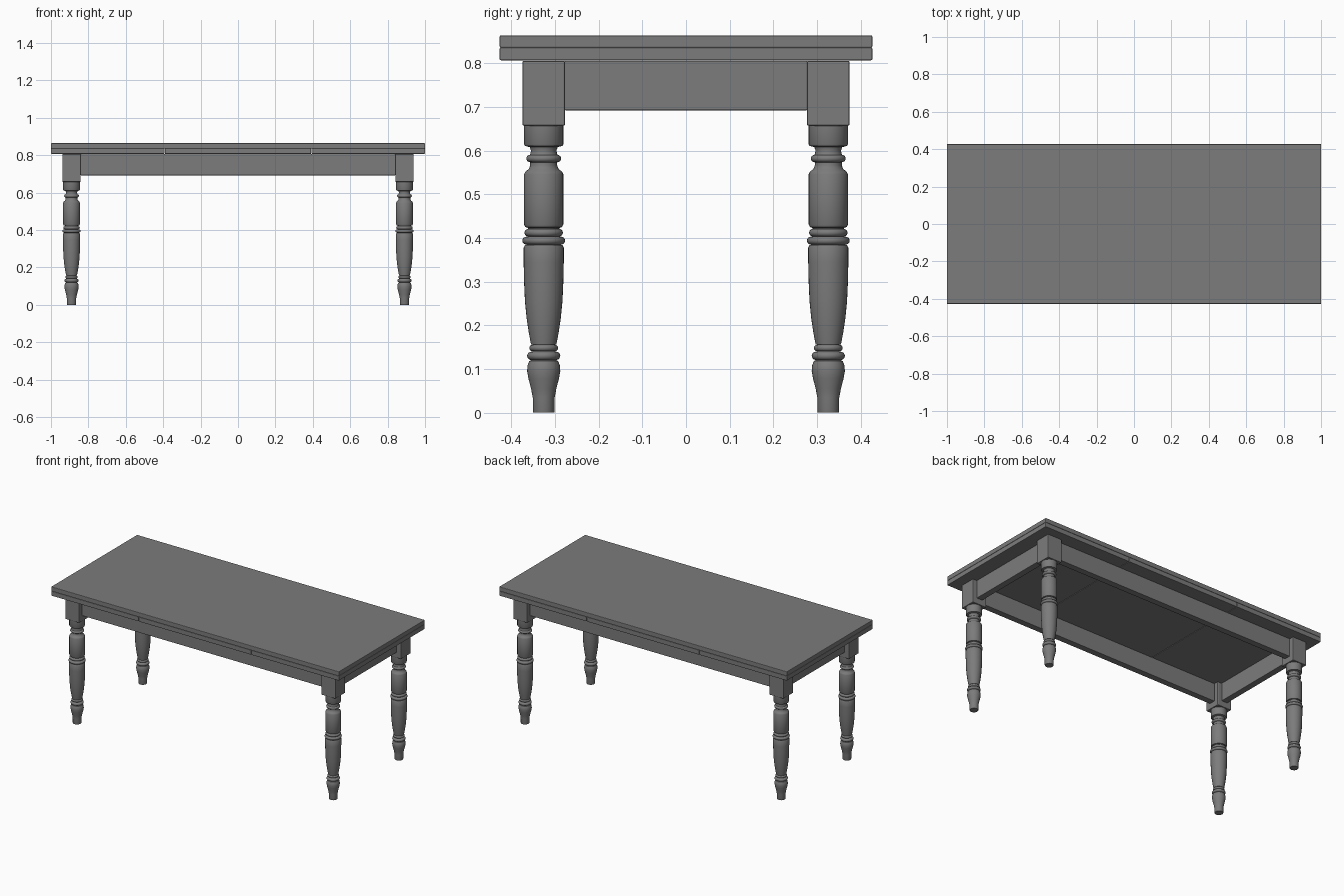
import bpy, bmesh, math
from mathutils import Vector

cube = bpy.data.objects.get("Cube")
if cube:
    bpy.data.objects.remove(cube, do_unlink=True)

grey = bpy.data.materials.new("grey")
grey.use_nodes = True
colour = (0.2, 0.2, 0.2, 1)
grey.diffuse_color = colour
grey.node_tree.nodes["Principled BSDF"].inputs["Base Color"].default_value = colour


def link(name, mesh, location=(0, 0, 0)):
    ob = bpy.data.objects.new(name, mesh)
    ob.location = location
    bpy.context.collection.objects.link(ob)
    return ob


def box(name, low, high, bevel=0.003):
    """Box between two corners with softened edges."""
    low, high = Vector(low), Vector(high)
    bm = bmesh.new()
    bmesh.ops.create_cube(bm, size=1)
    bmesh.ops.scale(bm, vec=high - low, verts=bm.verts)
    mesh = bpy.data.meshes.new(name)
    bm.to_mesh(mesh)
    bm.free()
    mesh.materials.append(grey)
    ob = link(name, mesh, (low + high) / 2)
    mod = ob.modifiers.new("soft_edges", "BEVEL")
    mod.width = bevel
    mod.segments = 2
    return ob


def bead(z, radius, half, steps=8):
    """Rounded ring of the turned profile, from bottom to top."""
    angles = [math.pi * (i / steps - 0.5) for i in range(steps + 1)]
    return [(radius - half + half * math.cos(a), z + half * math.sin(a)) for a in angles]


def lathe(name, profile, steps=32):
    bm = bmesh.new()
    verts = [bm.verts.new((r, 0, z)) for r, z in profile]
    edges = [bm.edges.new(pair) for pair in zip(verts, verts[1:])]
    bmesh.ops.spin(bm, geom=verts + edges, cent=(0, 0, 0), axis=(0, 0, 1),
                   angle=math.tau, steps=steps)
    bmesh.ops.remove_doubles(bm, verts=bm.verts, dist=0.0001)
    bmesh.ops.recalc_face_normals(bm, faces=bm.faces)
    mesh = bpy.data.meshes.new(name)
    bm.to_mesh(mesh)
    bm.free()
    mesh.materials.append(grey)
    return mesh


# Table top: one full slab over three boards
TOP_Y, SEAM, UNDER = 0.427, 0.392, 0.807
box("table_top", (-1, -TOP_Y, 0.836), (1, TOP_Y, 0.864))
for name, x0, x1 in (("right_leaf", -1, -SEAM - 0.001),
                     ("middle_board", -SEAM + 0.001, SEAM - 0.001),
                     ("left_leaf", SEAM + 0.001, 1)):
    box(name, (x0, -TOP_Y, UNDER), (x1, TOP_Y, 0.836))

# Turned leg profile, foot to post: (radius, height)
foot = [(0, 0), (0.024, 0), (0.025, 0.003), (0.025, 0.034), (0.029, 0.055), (0.035, 0.078),
        (0.038, 0.095), (0.037, 0.108), (0.033, 0.118), (0.029, 0.12)]
body = [(0.029, 0.156), (0.034, 0.182), (0.039, 0.215), (0.043, 0.255), (0.045, 0.3),
        (0.046, 0.345), (0.046, 0.378), (0.043, 0.384), (0.036, 0.385)]
barrel = [(0.036, 0.423), (0.042, 0.425), (0.045, 0.431), (0.045, 0.546), (0.042, 0.552),
          (0.034, 0.558), (0.031, 0.566), (0.031, 0.573)]
neck = [(0.031, 0.592), (0.029, 0.6), (0.032, 0.608), (0.043, 0.611), (0.045, 0.615),
        (0.045, 0.66), (0, 0.66)]
profile = (foot + bead(0.13, 0.038, 0.0095) + bead(0.148, 0.033, 0.0075) + body
           + bead(0.394, 0.049, 0.009) + bead(0.412, 0.044, 0.0085) + barrel
           + bead(0.582, 0.04, 0.008) + neck)
leg_mesh = lathe("turned_leg", profile)

# Four legs with square posts
LEG_X, LEG_Y, HALF = 0.89, 0.326, 0.049
for side, sx in (("left", 1), ("right", -1)):
    for end, sy in (("front", -1), ("back", 1)):
        x, y = sx * LEG_X, sy * LEG_Y
        leg = link(f"{end}_{side}_leg", leg_mesh, (x, y, 0))
        bpy.ops.object.select_all(action="DESELECT")
        leg.select_set(True)
        bpy.context.view_layer.objects.active = leg
        bpy.ops.object.shade_smooth_by_angle(angle=math.radians(40))
        box(f"{end}_{side}_post", (x - HALF, y - HALF, 0.657), (x + HALF, y + HALF, 0.806), 0.004)

# Aprons between the posts
THICK, LOW, HIGH = 0.02, 0.692, 0.806
reach_x, reach_y = LEG_X - HALF + 0.001, LEG_Y - HALF + 0.001
for name, s in (("front", -1), ("back", 1)):
    y = s * LEG_Y
    box(f"{name}_apron", (-reach_x, y - THICK, LOW), (reach_x, y + THICK, HIGH))
for name, s in (("right", -1), ("left", 1)):
    x = s * LEG_X
    box(f"{name}_apron", (x - THICK, -reach_y, LOW), (x + THICK, reach_y, HIGH))
